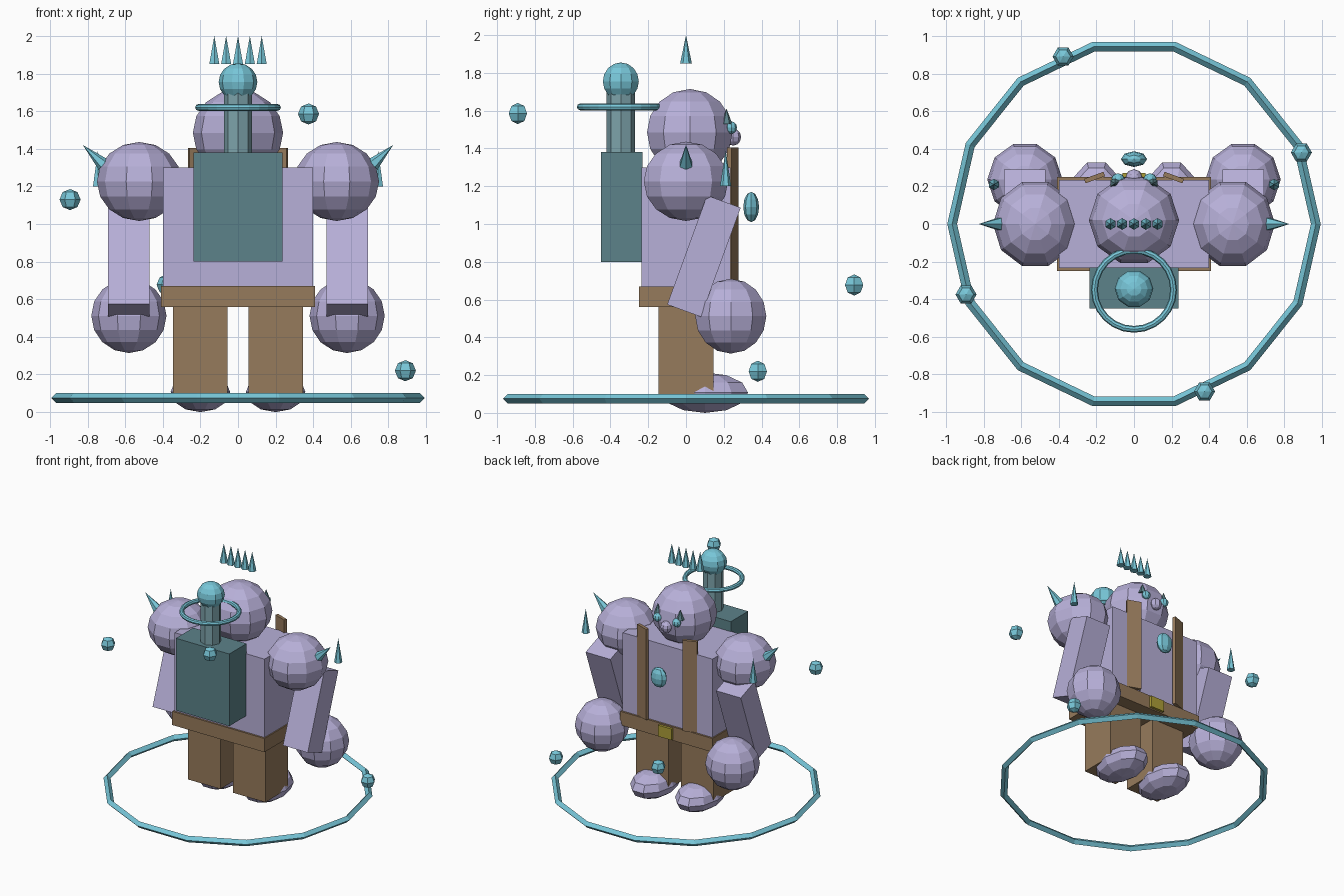
import bpy, bmesh, math
from mathutils import Matrix, Vector

cube = bpy.data.objects.get("Cube")
if cube:
    bpy.data.objects.remove(cube, do_unlink=True)


def material(name, *srgb):
    rgba = [((c + 0.055) / 1.055) ** 2.4 for c in srgb] + [1]
    m = bpy.data.materials.new(name)
    m.use_nodes = True
    m.diffuse_color = rgba
    m.node_tree.nodes["Principled BSDF"].inputs["Base Color"].default_value = rgba
    return m


SKIN = material("lavender", 0.72, 0.69, 0.85)
CRYSTAL = material("bright teal", 0.47, 0.78, 0.85)
PACK = material("dark teal", 0.36, 0.51, 0.54)
METAL = material("grey teal", 0.49, 0.64, 0.67)
LEATHER = material("brown", 0.59, 0.48, 0.36)
GOLD = material("dull gold", 0.68, 0.62, 0.22)


def finish(name, bm, mat, matrix):
    bm.transform(matrix)
    mesh = bpy.data.meshes.new(name)
    bm.to_mesh(mesh)
    bm.free()
    mesh.materials.append(mat)
    obj = bpy.data.objects.new(name, mesh)
    bpy.context.collection.objects.link(obj)
    return obj


def box(name, mat, centre, size, tilt=0, turn=0):
    bm = bmesh.new()
    bmesh.ops.create_cube(bm, size=1)
    rot = Matrix.Rotation(turn, 4, "Z") @ Matrix.Rotation(tilt, 4, "X")
    return finish(name, bm, mat, Matrix.Translation(centre) @ rot @ Matrix.Diagonal((*size, 1)))


def ball(name, mat, centre, radii, segments=10, rings=8):
    bm = bmesh.new()
    bmesh.ops.create_uvsphere(bm, u_segments=segments, v_segments=rings, radius=1)
    # first meridian points along y
    bmesh.ops.rotate(bm, verts=bm.verts, matrix=Matrix.Rotation(math.pi / 2, 3, "Z"))
    return finish(name, bm, mat, Matrix.Translation(centre) @ Matrix.Diagonal((*radii, 1)))


def cone(name, mat, base, tip, r1, r2=0, sides=6):
    base, tip = Vector(base), Vector(tip)
    axis = tip - base
    bm = bmesh.new()
    bmesh.ops.create_cone(bm, cap_ends=True, segments=sides, radius1=r1, radius2=r2, depth=axis.length)
    rot = axis.to_track_quat("Z", "Y").to_matrix().to_4x4()
    return finish(name, bm, mat, Matrix.Translation((base + tip) / 2) @ rot)


def ring(name, mat, centre, major, minor, segments, sides):
    bpy.ops.mesh.primitive_torus_add(location=centre, major_radius=major, minor_radius=minor,
                                     major_segments=segments, minor_segments=sides)
    obj = bpy.context.object
    obj.name = name
    obj.data.materials.append(mat)


# Body
box("torso", SKIN, (0, 0, 0.98), (0.8, 0.47, 0.64))
box("belt", LEATHER, (0, 0, 0.615), (0.82, 0.5, 0.11))
box("buckle", GOLD, (0, 0.255, 0.615), (0.12, 0.03, 0.09))
ball("head", SKIN, (0, 0.02, 1.485), (0.24, 0.238, 0.23))

# Paired parts
for side, s in (("left", 1), ("right", -1)):
    box(side + "_leg", LEATHER, (s * 0.2, 0, 0.33), (0.29, 0.29, 0.46))
    ball(side + "_foot", SKIN, (s * 0.2, 0.1, 0.107), (0.158, 0.24, 0.107), 10, 6)
    ball(side + "_shoulder", SKIN, (s * 0.525, 0, 1.226), (0.225, 0.235, 0.21))
    box(side + "_arm", SKIN, (s * 0.58, 0.095, 0.83), (0.22, 0.19, 0.615), tilt=-0.35)
    ball(side + "_hand", SKIN, (s * 0.58, 0.237, 0.512), (0.2, 0.198, 0.198))
    box(side + "_strap", LEATHER, (s * 0.21, 0.247, 1.04), (0.11, 0.025, 0.73), turn=-s * 0.35)
    cone(side + "_shoulder_spike", CRYSTAL, (s * 0.715, 0, 1.315), (s * 0.825, 0, 1.42), 0.037)
    cone(side + "_floating_spike", CRYSTAL, (s * 0.745, 0.21, 1.2), (s * 0.745, 0.21, 1.39), 0.03)
    ball(side + "_eye", CRYSTAL, (s * 0.085, 0.24, 1.51), (0.035, 0.03, 0.033), 8, 6)
    cone(side + "_brow", PACK, (s * 0.1, 0.215, 1.53), (s * 0.1, 0.215, 1.61), 0.03)
ball("nose", SKIN, (0, 0.25, 1.46), (0.045, 0.042, 0.045), 8, 6)

# Backpack with beacon
box("backpack", PACK, (0, -0.34, 1.09), (0.475, 0.22, 0.58))
cone("beacon_post", METAL, (0, -0.345, 1.38), (0, -0.345, 1.72), 0.075, 0.075, 8)
ball("beacon_ball", CRYSTAL, (0, -0.345, 1.755), (0.103, 0.1, 0.1))
ring("beacon_ring", CRYSTAL, (0, -0.35, 1.62), 0.21, 0.018, 24, 8)

# Crown of floating spikes
for i in range(5):
    x = (i - 2) * 0.063
    cone("crown_spike", CRYSTAL, (x, 0, 1.85), (x, 0, 2), 0.031)

# Floating crystals and ground ring
ball("chest_crystal", CRYSTAL, (0, 0.345, 1.09), (0.07, 0.042, 0.08), 8, 6)
for x, y, z in ((0.375, -0.89, 1.585), (-0.893, -0.375, 1.13), (0.89, 0.38, 0.22), (-0.377, 0.89, 0.677)):
    ball("orbiting_crystal", CRYSTAL, (x, y, z), (0.056, 0.056, 0.056), 6, 4)
ring("ground_ring", CRYSTAL, (0, 0, 0.075), 0.967, 0.026, 14, 4)
